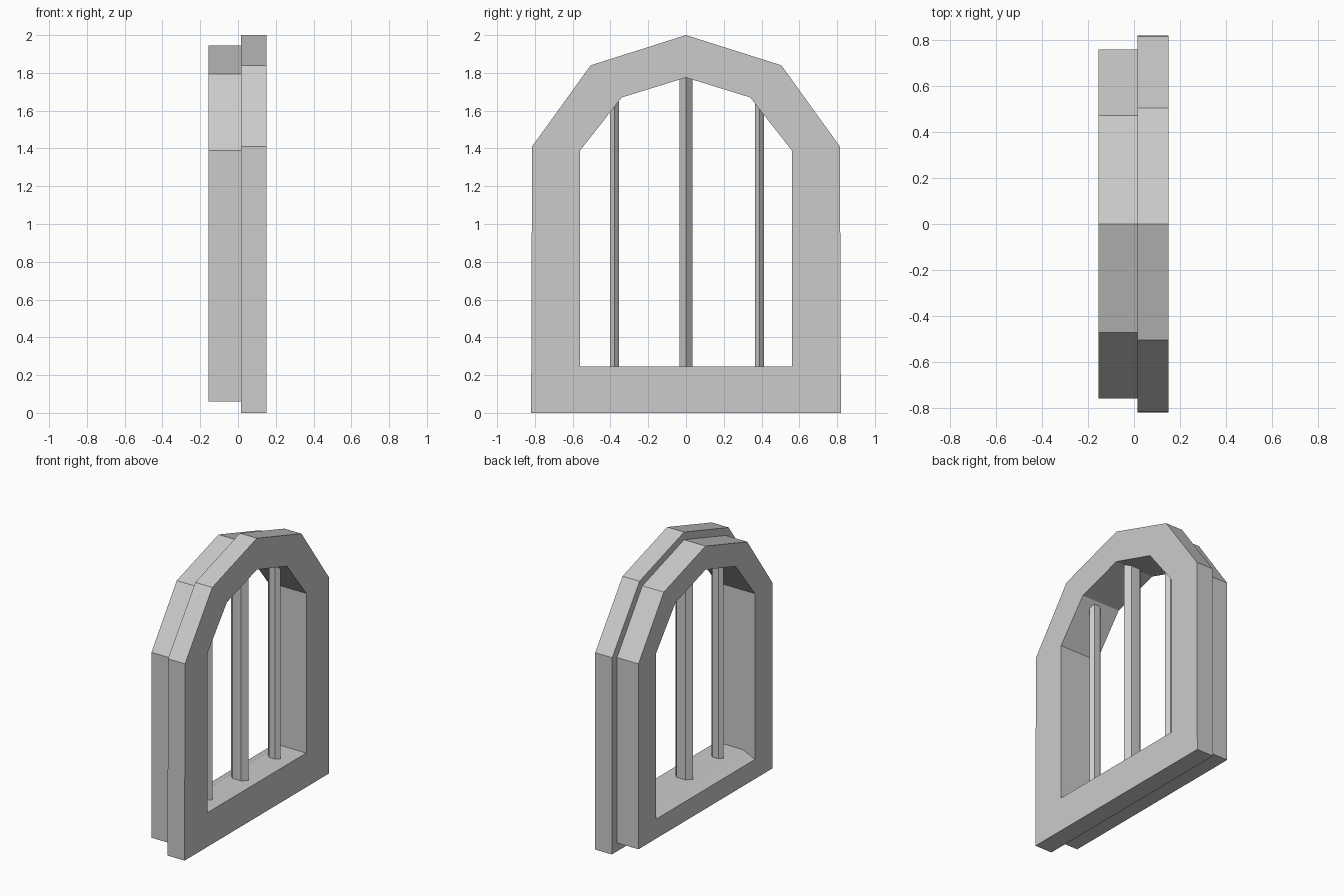
import bpy
import bmesh
from math import cos, sin, pi

cube = bpy.data.objects.get("Cube")
if cube:
    bpy.data.objects.remove(cube, do_unlink=True)

stone = bpy.data.materials.new("light_grey")
stone.use_nodes = True
stone.diffuse_color = (0.6, 0.6, 0.6, 1)
stone.node_tree.nodes["Principled BSDF"].inputs["Base Color"].default_value = (0.6, 0.6, 0.6, 1)


def skin(name, loops, closed=False):
    """Join equal-length point loops with quads; cap the ends unless closed."""
    bm = bmesh.new()
    rows = [[bm.verts.new(p) for p in loop] for loop in loops]
    n = len(rows[0])
    pairs = list(zip(rows, rows[1:]))
    if closed:
        pairs.append((rows[-1], rows[0]))
    else:
        bm.faces.new(rows[0])
        bm.faces.new(rows[-1])
    for a, b in pairs:
        for i in range(n):
            j = (i + 1) % n
            bm.faces.new((a[i], a[j], b[j], b[i]))
    bmesh.ops.recalc_face_normals(bm, faces=bm.faces)
    mesh = bpy.data.meshes.new(name)
    bm.to_mesh(mesh)
    bm.free()
    mesh.materials.append(stone)
    obj = bpy.data.objects.new(name, mesh)
    bpy.context.collection.objects.link(obj)
    return obj


def arch(base, spring, shoulder, apex):
    """Seven-point pointed arch, mirrored about y = 0."""
    half = [base, spring, shoulder]
    return half + [(0, apex)] + [(-y, z) for y, z in reversed(half)]


def at(x, profile):
    return [(x, y, z) for y, z in profile]


# Window opening, and the same opening with its floor lowered for a sloping sill
SHOULDER = (0.34, 1.67)
opening = arch((0.56, 0.245), (0.56, 1.39), SHOULDER, 1.775)
sill_edge = arch((0.56, 0.2), (0.56, 1.39), SHOULDER, 1.775)

# Large outer frame
outer = arch((0.82, 0), (0.815, 1.41), (0.505, 1.84), 2.0)
skin("outer_frame", [at(0.15, outer), at(0.15, opening),
                     at(0.015, opening), at(0.015, outer)], closed=True)

# Smaller inner frame with the sloping sill
inner = arch((0.76, 0.06), (0.76, 1.39), (0.473, 1.795), 1.945)
skin("inner_frame", [at(0.015, inner), at(0.015, opening), at(-0.06, opening),
                     at(-0.155, sill_edge), at(-0.155, inner)], closed=True)

# Flattened six-sided bars, sunk into the sill and arch
for name, y, radius, top in (("side_bar_front", -0.378, 0.048, 1.7),
                             ("middle_bar", 0, 0.07, 1.82),
                             ("side_bar_back", 0.39, 0.048, 1.7)):
    hexagon = [(0.015 + radius * cos(k * pi / 3), y + 0.58 * radius * sin(k * pi / 3))
               for k in range(6)]
    skin(name, [[(px, py, z) for px, py in hexagon] for z in (0.2, top)])
